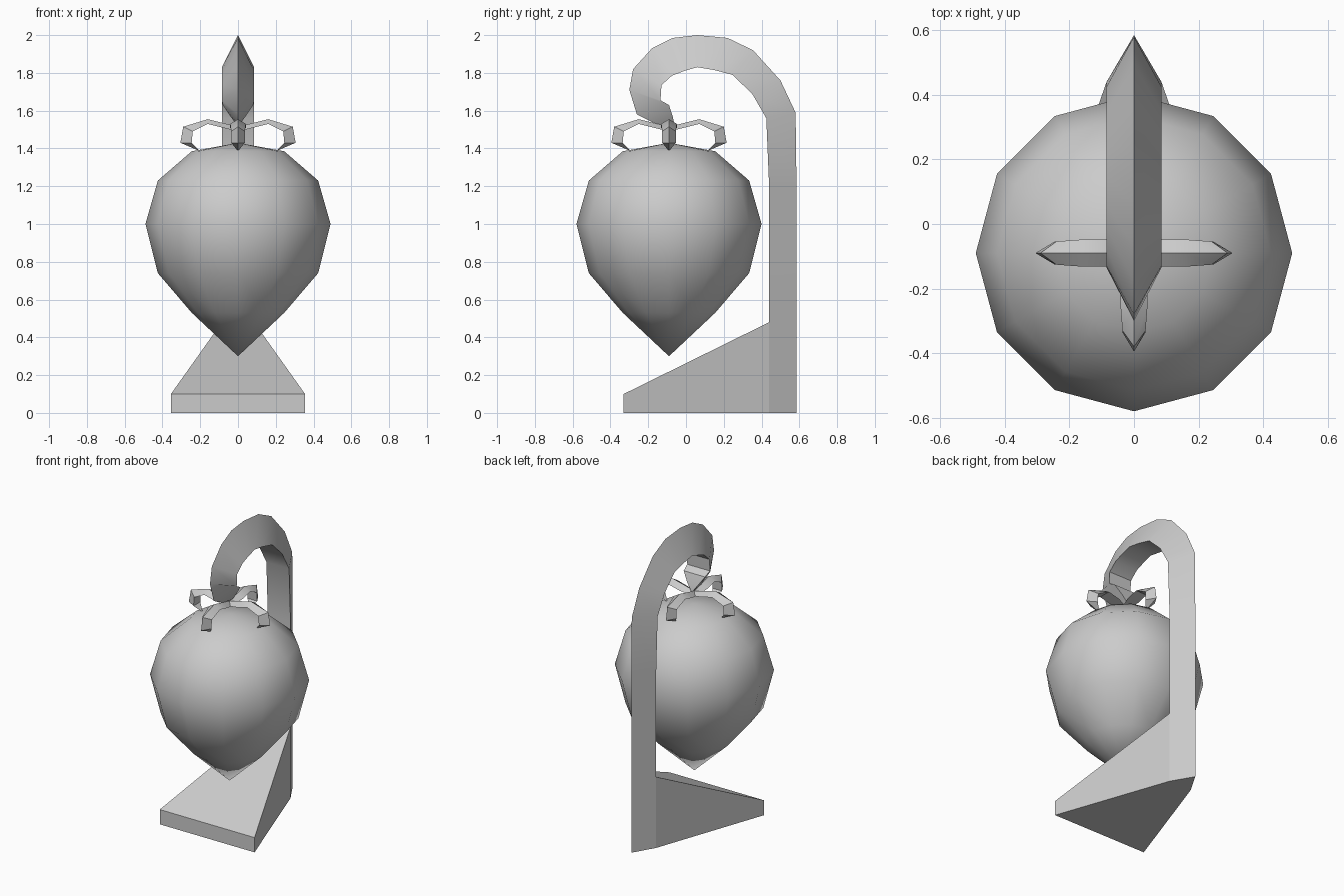
import bpy, bmesh, math

cube = bpy.data.objects.get("Cube")
if cube:
    bpy.data.objects.remove(cube, do_unlink=True)

grey = bpy.data.materials.new("plain grey")
grey.use_nodes = True
grey.diffuse_color = (0.6, 0.6, 0.6, 1)
grey.node_tree.nodes["Principled BSDF"].inputs["Base Color"].default_value = (0.6, 0.6, 0.6, 1)

CENTRE_Y = -0.09  # axis of the hanging fruit


def finish(bm, name, angle=40):
    """Turn a bmesh into a shaded, coloured object."""
    bmesh.ops.remove_doubles(bm, verts=bm.verts, dist=0.0005)
    bmesh.ops.recalc_face_normals(bm, faces=bm.faces)
    mesh = bpy.data.meshes.new(name)
    bm.to_mesh(mesh)
    bm.free()
    mesh.materials.append(grey)
    obj = bpy.data.objects.new(name, mesh)
    bpy.context.collection.objects.link(obj)
    bpy.ops.object.select_all(action='DESELECT')
    obj.select_set(True)
    bpy.context.view_layer.objects.active = obj
    bpy.ops.object.shade_smooth_by_angle(angle=math.radians(angle))
    return obj


def ridged_sweep(name, rows):
    """Loft a triangular section; row = ridge y, z, inner edge y, z, half width."""
    bm = bmesh.new()
    rings = []
    for ry, rz, ey, ez, w in rows:
        rings.append([bm.verts.new(p) for p in ((0, ry, rz), (w, ey, ez), (-w, ey, ez))])
    for a, b in zip(rings, rings[1:]):
        for i in range(3):
            j = (i + 1) % 3
            bm.faces.new((a[i], a[j], b[j], b[i]))
    bm.faces.new(rings[0])
    bm.faces.new(rings[-1])
    bmesh.ops.dissolve_degenerate(bm, dist=0.0005, edges=bm.edges)
    return finish(bm, name)


# Post that bends over into a hook and tapers to a tip
ridged_sweep("post_and_hook", [
    (0.585, 0, 0.44, 0, 0.085),
    (0.585, 1.2, 0.44, 1.2, 0.085),
    (0.58, 1.59, 0.425, 1.56, 0.085),
    (0.50, 1.76, 0.35, 1.69, 0.085),
    (0.355, 1.92, 0.245, 1.79, 0.085),
    (0.22, 1.985, 0.15, 1.815, 0.085),
    (0.06, 2.0, 0.06, 1.83, 0.085),
    (-0.07, 1.985, -0.01, 1.81, 0.085),
    (-0.18, 1.93, -0.075, 1.785, 0.085),
    (-0.28, 1.82, -0.13, 1.735, 0.085),
    (-0.30, 1.71, -0.135, 1.655, 0.085),
    (-0.26, 1.58, -0.09, 1.63, 0.08),
    (-0.16, 1.53, -0.07, 1.57, 0.04),
    (-0.06, 1.515, -0.06, 1.515, 0),
])

# Sloping foot that widens towards the front
bm = bmesh.new()
bmesh.ops.create_cube(bm, size=2)
for v in bm.verts:
    front = v.co.y < 0
    v.co.x *= 0.355 if front else 0.085
    v.co.y = -0.33 if front else 0.44
    v.co.z = 0 if v.co.z < 0 else (0.1 if front else 0.48)
finish(bm, "foot", 20)

# Pear-shaped fruit: a sphere with its rings moved to new heights
RING_HEIGHTS = [1.43, 1.385, 1.23, 1.0, 0.74, 0.53, 0.30]
bm = bmesh.new()
bmesh.ops.create_uvsphere(bm, u_segments=12, v_segments=6, radius=1)
for v in bm.verts:
    ring = round(math.acos(max(-1, min(1, v.co.z))) / (math.pi / 6))
    v.co = (v.co.x * 0.49, v.co.y * 0.49 + CENTRE_Y, RING_HEIGHTS[ring])
finish(bm, "fruit", 180)

# Four curled leaves around the stem
for n in range(4):
    leaf = ridged_sweep(f"leaf_{n + 1}", [
        (0, 1.515, 0, 1.49, 0.02),
        (0.08, 1.535, 0.08, 1.51, 0.042),
        (0.16, 1.555, 0.16, 1.53, 0.042),
        (0.29, 1.515, 0.24, 1.49, 0.036),
        (0.305, 1.43, 0.245, 1.43, 0.036),
        (0.20, 1.385, 0.20, 1.385, 0),
    ])
    leaf.location.y = CENTRE_Y
    leaf.rotation_euler.z = n * math.pi / 2
